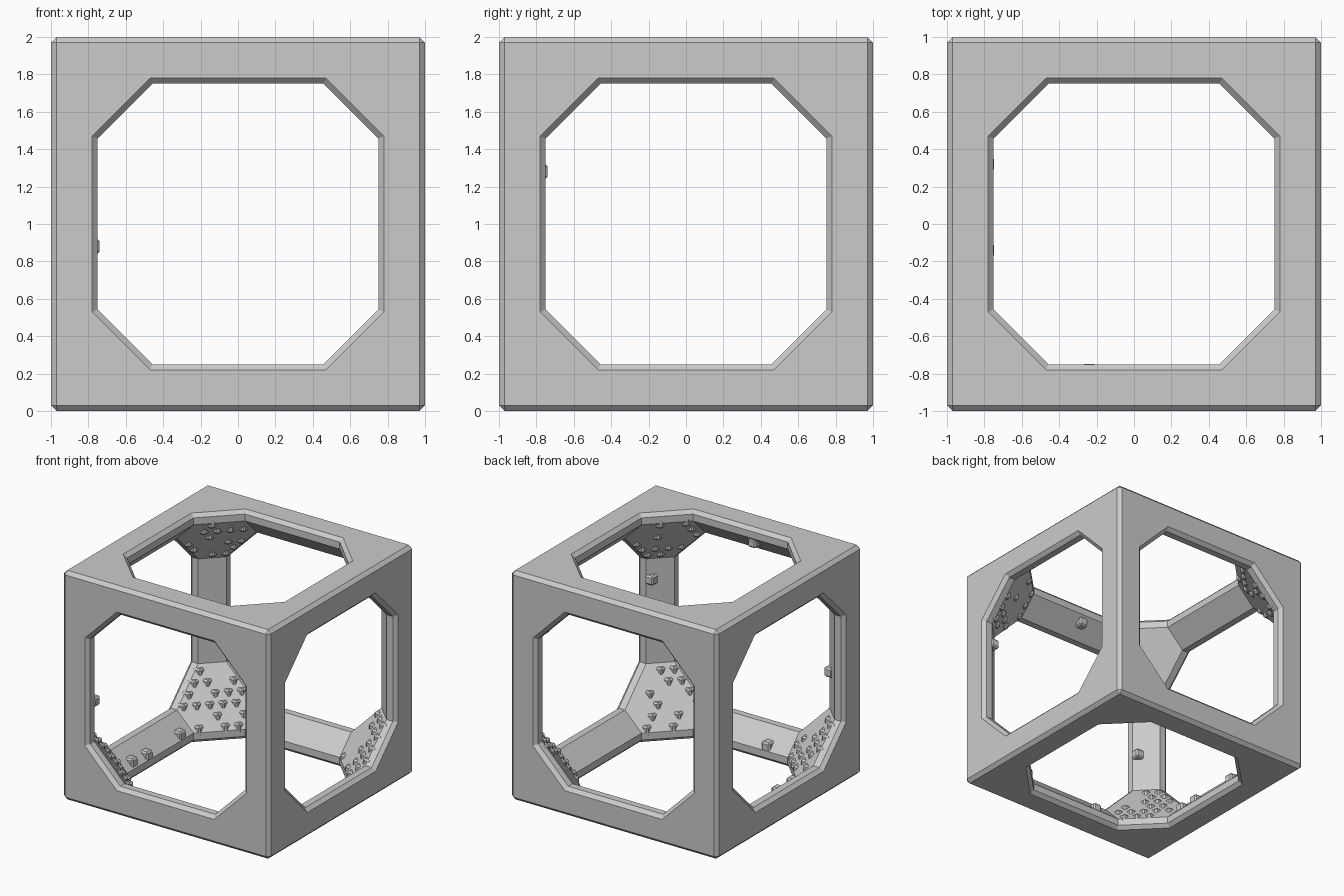
import bpy, bmesh, random
from itertools import permutations, product
from mathutils import Vector, Matrix

random.seed(7)
cube = bpy.data.objects.get("Cube")
if cube:
    bpy.data.objects.remove(cube, do_unlink=True)

grey = bpy.data.materials.new("plain_grey")
grey.use_nodes = True
tone = (0.6, 0.6, 0.6, 1)
grey.diffuse_color = tone
grey.node_tree.nodes["Principled BSDF"].inputs["Base Color"].default_value = tone


def make_object(name, bm):
    bmesh.ops.recalc_face_normals(bm, faces=bm.faces)
    mesh = bpy.data.meshes.new(name)
    bm.to_mesh(mesh)
    bm.free()
    mesh.materials.append(grey)
    obj = bpy.data.objects.new(name, mesh)
    bpy.context.collection.objects.link(obj)
    obj.location.z = 1
    return obj


# Outer cube with narrow chamfers
bm = bmesh.new()
bmesh.ops.create_cube(bm, size=2)
bmesh.ops.bevel(bm, geom=bm.edges[:], offset=0.03, segments=1, affect='EDGES')
frame = make_object("cube_frame", bm)

# Cavity: chamfered bars, flat corner gussets and six octagonal openings
DEPTH, HALF, SHORT = 0.91, 0.75, 0.4576
bm = bmesh.new()
for p in permutations((DEPTH, HALF, SHORT)):
    for s in product((-1, 1), repeat=3):
        bm.verts.new([a * b for a, b in zip(p, s)])
bmesh.ops.convex_hull(bm, input=bm.verts[:])
bmesh.ops.dissolve_limit(bm, angle_limit=0.01, verts=bm.verts[:], edges=bm.edges[:])
bm.normal_update()
for octagon in [f for f in bm.faces if len(f.verts) == 8]:
    normal = octagon.normal.copy()
    face = octagon
    for step, flare in ((0.06, False), (0.06, True)):
        face = bmesh.ops.extrude_discrete_faces(bm, faces=[face])["faces"][0]
        for v in face.verts:
            if flare:
                # Splay the rim outward by the same amount on all eight sides
                for i in range(3):
                    if abs(normal[i]) < 0.5:
                        grow = 0.06 if abs(v.co[i]) > 0.6 else 0.025
                        v.co[i] += grow if v.co[i] > 0 else -grow
            v.co += normal * step
cutter = make_object("cavity_cutter", bm)
cutter.hide_render = True

cut = frame.modifiers.new("cavity", 'BOOLEAN')
cut.operation = 'DIFFERENCE'
cut.solver = 'EXACT'
cut.object = cutter
bpy.context.view_layer.objects.active = frame
frame.select_set(True)
bpy.ops.object.modifier_apply(modifier=cut.name)
bpy.data.objects.remove(cutter, do_unlink=True)

CELL = 0.075


def add_block(bm, centre):
    """One small chamfered block."""
    part = bmesh.ops.create_cube(bm, size=CELL + 0.006, matrix=Matrix.Translation(centre))
    edges = {e for v in part["verts"] for e in v.link_edges}
    bmesh.ops.bevel(bm, geom=list(edges), offset=0.013, segments=1, affect='EDGES')


# Blocky crust on the corner gussets; density differs by corner
density = {
    (-1, 1, -1): 0.5, (-1, 1, 1): 0.5, (1, -1, 1): 0.5, (-1, -1, -1): 0.5,
    (1, 1, -1): 0.45, (1, -1, -1): 0.35, (1, 1, 1): 0.15, (-1, -1, 1): 0.08,
}
steps = [0.45 + CELL * i for i in range(7)]
for signs, chance in density.items():
    bm = bmesh.new()
    for p in product(steps, repeat=3):
        total = sum(p)
        pairs = [total - c for c in p]
        on_gusset = 2.11 < total < 2.21 and min(pairs) > 1.23 and max(pairs) < 1.7
        if on_gusset and random.random() < chance:
            add_block(bm, Vector([a * b for a, b in zip(p, signs)]))
    if bm.verts:
        name = "_".join(("right" if signs[0] < 0 else "left",
                         "front" if signs[1] < 0 else "back",
                         "bottom" if signs[2] < 0 else "top", "crust"))
        make_object(name, bm)
    else:
        bm.free()

# Stray blocks along the bars
bm = bmesh.new()
for spot in ((0.88, -0.78, 0.28), (-0.78, -0.88, -0.12), (-0.1, -0.8, 0.86),
             (-0.79, 0.32, -0.88), (-0.79, -0.14, -0.88), (-0.8, -0.33, -0.87),
             (-0.24, -0.79, -0.88)):
    add_block(bm, Vector(spot))
make_object("bar_blocks", bm)
